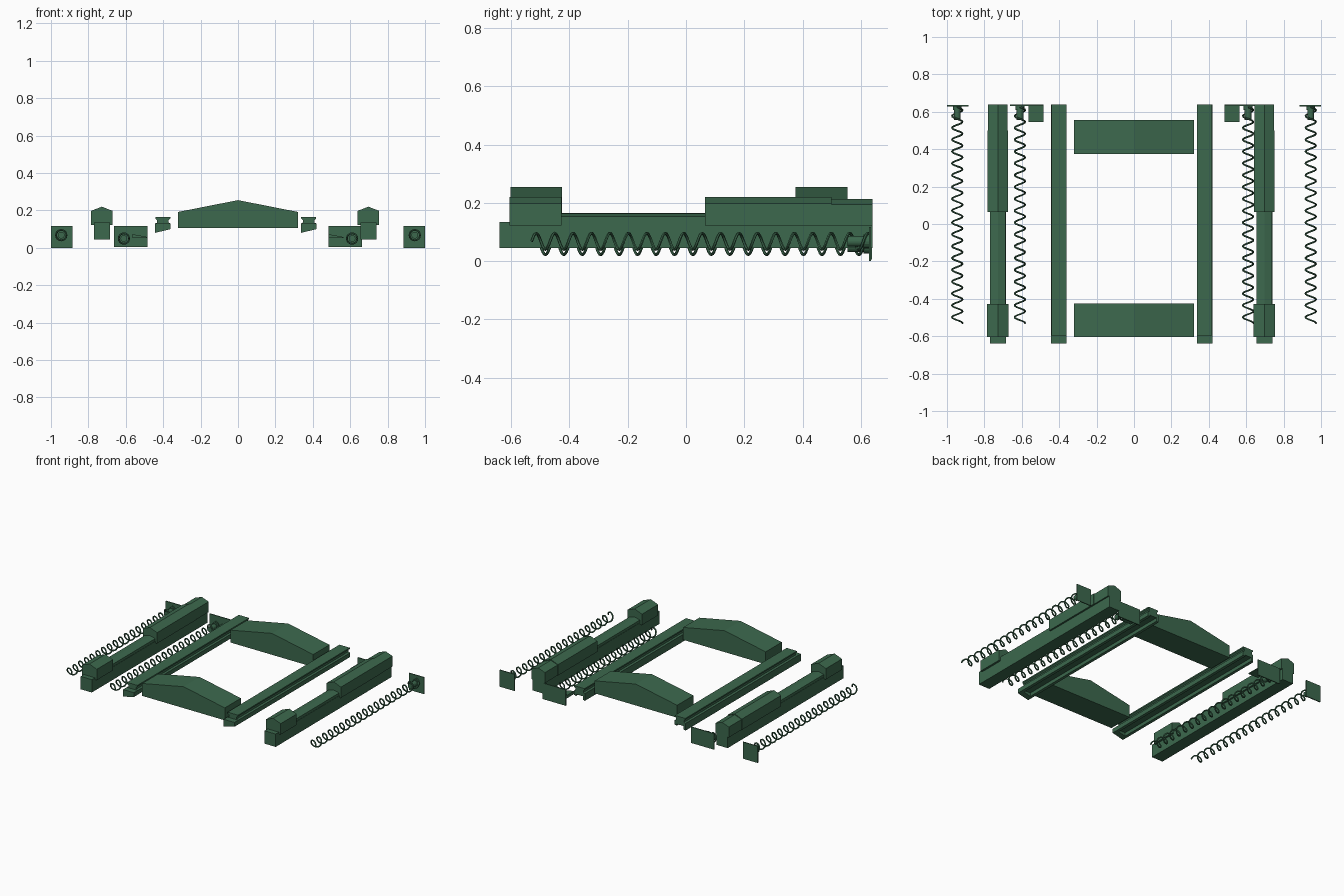
import bpy, bmesh, math

if "Cube" in bpy.data.objects:
    bpy.data.objects.remove(bpy.data.objects["Cube"])

mat = bpy.data.materials.new("dark_green")
mat.diffuse_color = (0.045, 0.14, 0.075, 1)
mat.use_nodes = True
mat.node_tree.nodes["Principled BSDF"].inputs["Base Color"].default_value = mat.diffuse_color


def finish(bm, name):
    bmesh.ops.recalc_face_normals(bm, faces=bm.faces)
    me = bpy.data.meshes.new(name)
    bm.to_mesh(me)
    bm.free()
    me.materials.append(mat)
    ob = bpy.data.objects.new(name, me)
    bpy.context.collection.objects.link(ob)
    return ob


def extrude(name, profile, y0, y1, dx=0.0):
    """Extrude an (x, z) profile along y."""
    bm = bmesh.new()
    f = bm.faces.new([bm.verts.new((x + dx, y0, z)) for x, z in profile])
    r = bmesh.ops.extrude_face_region(bm, geom=[f])
    vs = [v for v in r["geom"] if isinstance(v, bmesh.types.BMVert)]
    bmesh.ops.translate(bm, verts=vs, vec=(0, y1 - y0, 0))
    return finish(bm, name)


def box(x0, x1, z0, z1):
    return [(x0, z0), (x1, z0), (x1, z1), (x0, z1)]


def house(w, z0, z1, peak):
    return [(-w, z0), (w, z0), (w, z1), (0, peak), (-w, z1)]


def disc(x, z, r, n=16):
    return [(x + r * math.cos(2 * math.pi * i / n),
             z + r * math.sin(2 * math.pi * i / n)) for i in range(n)]


def spring(name, x, z, r=0.028, y0=-0.53, y1=0.625, turns=18.25, steps=16):
    cu = bpy.data.curves.new(name, 'CURVE')
    cu.dimensions = '3D'
    cu.bevel_depth = 0.005
    cu.bevel_resolution = 1
    cu.use_fill_caps = True
    n = int(turns * steps)
    sp = cu.splines.new('POLY')
    sp.points.add(n)
    for i, p in enumerate(sp.points):
        a = 2 * math.pi * i / steps
        p.co = (x + r * math.cos(a), y0 + (y1 - y0) * i / n, z + r * math.sin(a), 1)
    cu.materials.append(mat)
    ob = bpy.data.objects.new(name, cu)
    bpy.context.collection.objects.link(ob)
    bpy.ops.object.select_all(action='DESELECT')
    ob.select_set(True)
    bpy.context.view_layer.objects.active = ob
    bpy.ops.object.convert(target='MESH')
    bpy.ops.object.shade_smooth_by_angle()


# gabled bridges across the middle
for tag, y0, y1 in (("front", -0.603, -0.425), ("back", 0.375, 0.555)):
    extrude(tag + "_bridge", house(0.32, 0.105, 0.192, 0.255), y0, y1)

# inner rails: waisted T section with an open channel underneath
rail = [(-0.042, 0.08), (-0.026, 0.084), (-0.026, 0.108), (0.026, 0.108),
        (0.026, 0.096), (0.042, 0.1), (0.042, 0.13), (0.03, 0.135), (0.03, 0.148),
        (0.04, 0.156), (0.04, 0.165), (-0.04, 0.165), (-0.04, 0.156),
        (-0.03, 0.148), (-0.03, 0.135), (-0.042, 0.13)]
tip = [(-0.042, 0.08), (0.042, 0.1), (0.042, 0.13), (-0.042, 0.13)]
for tag, x in (("left", -0.402), ("right", 0.378)):
    extrude(tag + "_inner_rail", rail, -0.597, 0.64, x)
    extrude(tag + "_inner_rail_tip", tip, -0.638, -0.597, x)

# outer slide rails with raised gabled blocks
for tag, x in (("left", -0.728), ("right", 0.697)):
    extrude(tag + "_slide_base", box(-0.043, 0.043, 0.045, 0.135), -0.64, 0.64, x)
    extrude(tag + "_slide_ridge", house(0.041, 0.13, 0.153, 0.163), -0.43, 0.07, x)
    extrude(tag + "_front_sight_block", house(0.057, 0.122, 0.198, 0.22), -0.605, -0.427, x)
    extrude(tag + "_slide_cover", house(0.055, 0.122, 0.198, 0.22), 0.065, 0.5, x)
    extrude(tag + "_slide_rear", house(0.052, 0.122, 0.195, 0.214), 0.5, 0.64, x)

# springs, guide rods and end plates, mirrored left and right
for tag, s in (("left", -1), ("right", 1)):
    for kind, x, z, px0, px1, pz0, pz1, y in (
            ("outer", 0.945, 0.068, 0.885, 1.0, 0.0, 0.117, 0.628),
            ("inner", 0.61, 0.05, 0.485, 0.663, 0.005, 0.117, 0.632)):
        name = f"{tag}_{kind}"
        spring(name + "_spring", s * x, z)
        extrude(name + "_guide_rod", disc(s * x, z, 0.018), 0.555, y)
        extrude(name + "_guide_head", disc(s * x, z, 0.024), 0.61, y)
        extrude(name + "_end_plate", box(s * px0, s * px1, pz0, pz1), y, y + 0.007)

# sloped tabs on the inner end plates
for tag, x in (("left", -0.563), ("right", 0.485)):
    extrude(tag + "_plate_tab", [(0, 0.052), (0.078, 0.052), (0.078, 0.058), (0, 0.073)],
            0.545, 0.635, x)
